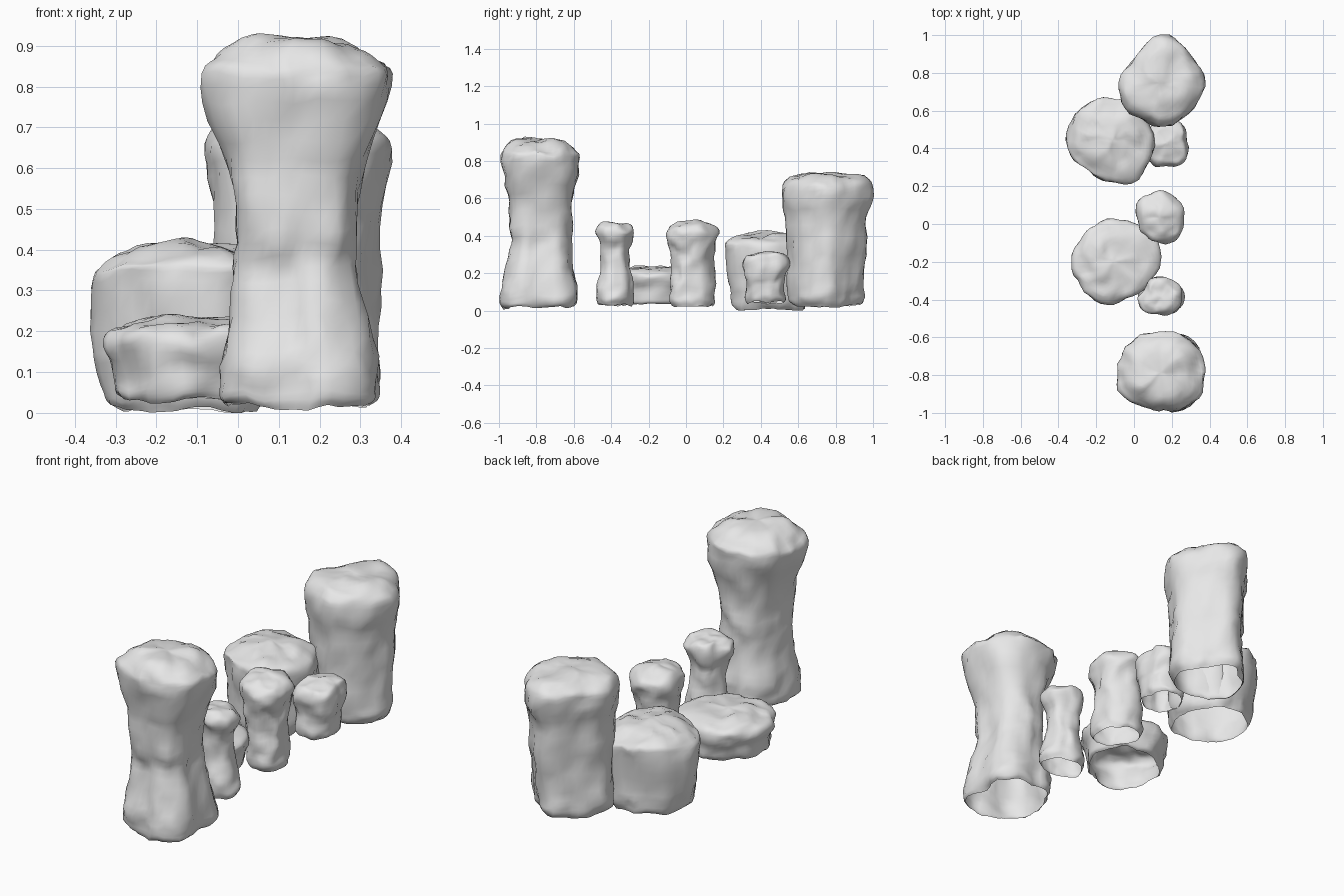
import bpy
import bmesh
import math
from mathutils import Vector, noise

default_cube = bpy.data.objects.get("Cube")
if default_cube:
    bpy.data.objects.remove(default_cube, do_unlink=True)

SEGMENTS = 40      # columns around each rock
STEPS = 4          # rows between two profile sections

stone = bpy.data.materials.new("pale grey stone")
stone.use_nodes = True
stone.diffuse_color = (0.8, 0.8, 0.8, 1)
stone.node_tree.nodes["Principled BSDF"].inputs["Base Color"].default_value = stone.diffuse_color


def spline(a, b, c, d, t):
    """Smooth curve from b to c, with a and d as its neighbours."""
    return b + 0.5 * t * (c - a + t * (2 * a - 5 * b + 4 * c - d + t * (3 * (b - c) + d - a)))


def outline_radius(radii, turn):
    """Radius of a closed outline, with turn running from 0 to 1."""
    count = len(radii)
    index = int(turn * count)
    around = [radii[(index + k) % count] for k in (-1, 0, 1, 2)]
    return spline(*around, turn * count - index)


def profile_rows(sections):
    """Smoothly filled (height, width, depth) rows from foot to crown."""
    last = len(sections) - 1
    rows = []
    for i in range(last):
        near = [sections[min(max(i + k, 0), last)] for k in (-1, 0, 1, 2)]
        for step in range(STEPS):
            rows.append([spline(*values, step / STEPS) for values in zip(*near)])
    return rows


def weathered(point):
    """Uneven dents and bumps of worn stone."""
    moved = point + noise.noise_vector(point * 6) * 0.015 + noise.noise_vector(point * 14) * 0.014
    moved += noise.noise_vector(point * 27) * 0.005
    moved.z = max(moved.z, 0)
    return moved


def rock(name, centre, radii, sections, foot_radii=None):
    """Hollow rock, open below. Sizes in hundredths; widths in percent of the outline.
    An outline for the foot, if given, blends into the main one towards the crown."""
    foot_radii = foot_radii or radii
    top = sections[-1][0] + 1
    bm = bmesh.new()
    rings = []
    for height, width, depth in profile_rows(sections + [(top, 0, 0)]):
        rise = min(height / top, 1)
        blend = [f + (r - f) * rise for f, r in zip(foot_radii, radii)]
        ring = []
        for s in range(SEGMENTS):
            angle = math.tau * s / SEGMENTS
            radius = outline_radius(blend, s / SEGMENTS) / 100
            point = Vector((
                centre[0] / 100 + radius * math.cos(angle) * width / 100,
                centre[1] / 100 + radius * math.sin(angle) * depth / 100,
                height / 100,
            ))
            ring.append(bm.verts.new(weathered(point)))
        rings.append(ring)

    # Side and crown faces
    for lower, upper in zip(rings, rings[1:]):
        for s in range(SEGMENTS):
            n = (s + 1) % SEGMENTS
            bm.faces.new((lower[s], lower[n], upper[n], upper[s]))
    tip = bm.verts.new(weathered(Vector((*centre, top)) / 100))
    for s in range(SEGMENTS):
        bm.faces.new((rings[-1][s], rings[-1][(s + 1) % SEGMENTS], tip))
    for face in bm.faces:
        face.smooth = True

    mesh = bpy.data.meshes.new(name)
    bm.to_mesh(mesh)
    bm.free()
    mesh.materials.append(stone)
    bpy.context.collection.objects.link(bpy.data.objects.new(name, mesh))


# Tall waisted pillar at the front, with a squarer foot
rock("front_tall_pillar", (14, -78),
     [23, 23, 22, 21, 22, 22, 23, 25, 21, 20, 23, 24],
     [(2, 72, 88), (5, 80, 96), (15, 77, 94), (32, 63, 77), (45, 62, 80),
      (62, 73, 86), (80, 100, 100), (86, 88, 94), (91, 56, 64)],
     foot_radii=[23, 28, 24, 20, 22, 22, 23, 25, 21, 20, 25, 29])

# Thin waisted pillar behind it
rock("thin_pillar", (14, -38),
     [12, 12, 10, 10, 10, 10, 12, 12, 10, 10, 11, 12],
     [(3, 86, 88), (6, 95, 98), (12, 92, 93), (24, 71, 77), (34, 74, 80), (42, 100, 100),
      (46, 80, 80), (47, 45, 45)])

# Low flat boulder
rock("low_boulder", (-10, -20),
     [24, 24, 23, 23, 21, 22, 23, 22, 23, 22, 20, 21],
     [(3, 82, 86), (5, 88, 93), (11, 91, 95), (18, 100, 100), (21, 88, 88), (23, 50, 50)])

# Short pillar in the middle
rock("middle_pillar", (14, 3),
     [12, 13, 14, 15, 15, 14, 12, 12, 13, 14, 14, 13],
     [(3, 78, 75), (6, 88, 83), (12, 88, 82), (24, 83, 78), (33, 90, 86), (41, 100, 100),
      (45, 85, 85), (47, 48, 48)])

# Small stump
rock("small_stump", (17, 42),
     [11, 12, 13, 13, 13, 12, 12, 12, 13, 12, 13, 13],
     [(4, 82, 78), (6, 90, 84), (12, 90, 82), (18, 93, 88), (25, 100, 100), (29, 86, 86), (31, 48, 48)])

# Wide rear boulder
rock("wide_boulder", (-12, 44),
     [23, 22, 24, 23, 23, 24, 25, 22, 20, 22, 24, 23],
     [(1, 74, 84), (5, 85, 90), (15, 94, 92), (32, 100, 100), (37, 88, 94), (41, 52, 55)])

# Thick pillar at the back, with a narrower rear corner at the foot
rock("rear_thick_pillar", (14, 75),
     [23, 23, 24, 25, 20, 19, 22, 23, 22, 24, 23, 23],
     [(3, 78, 76), (6, 90, 84), (12, 92, 85), (30, 88, 87), (50, 94, 92), (64, 100, 100),
      (70, 86, 87), (73, 50, 50)],
     foot_radii=[23, 19, 19, 23, 20, 19, 22, 23, 22, 24, 22, 22])
